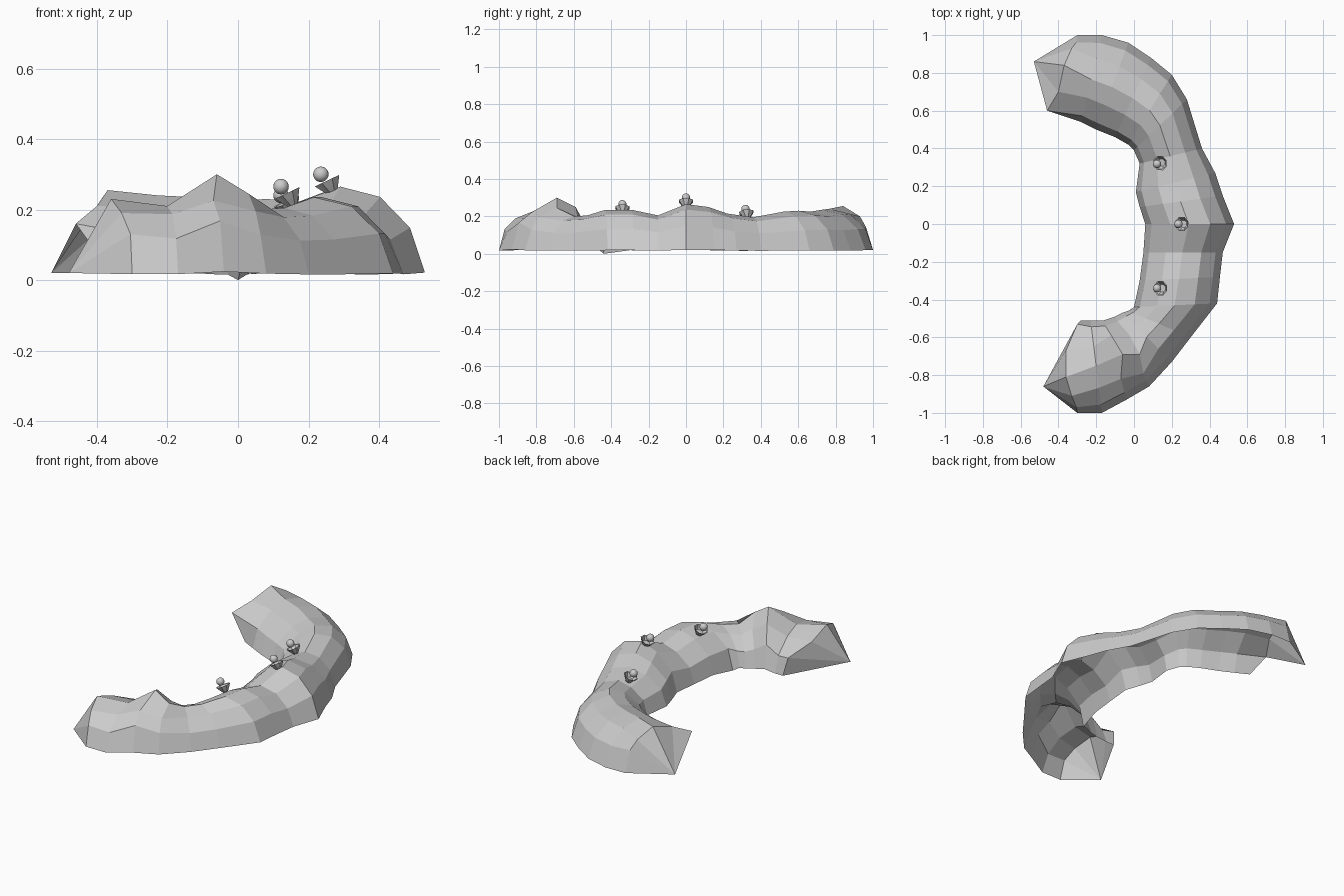
import bpy, bmesh, math
from mathutils import Vector

if "Cube" in bpy.data.objects:
    bpy.data.objects.remove(bpy.data.objects["Cube"])

# Stations along the crescent: outer foot x,y, inner foot x,y, crest height
STATIONS = [
    (-.30, 1.0, -.36, .58, .255), (-.17, 1.0, -.28, .54, .24), (-.03, .96, -.2, .50, .235),
    (.09, .88, -.10, .46, .225), (.20, .79, -.03, .42, .23), (.28, .66, .0, .39, .225),
    (.36, .40, .03, .32, .195), (.43, .27, .01, .17, .215), (.47, .15, .03, .09, .25),
    (.53, 0, .06, 0, .265), (.47, -.15, .05, -.15, .205), (.455, -.28, .03, -.30, .235),
    (.44, -.42, .0, -.44, .235), (.30, -.60, -.03, -.46, .205), (.20, -.73, -.06, -.47, .20),
    (.08, -.86, -.10, -.49, .23), (-.04, -.93, -.16, -.51, .30), (-.17, -1.0, -.23, -.51, .21),
    (-.30, -1.0, -.28, -.51, .21),
]
# Cross-section: fraction across from the outer foot, fraction of crest height
SECTION = [(0, .08), (.09, .56), (.27, .89), (.51, 1), (.72, .86), (.93, .52), (1, .08)]
# Individually shifted points: (station, section index) -> position
TWEAKS = {
    (0, 2): (-.33, .93, .20), (0, 3): (-.37, .84, .255), (0, 4): (-.40, .70, .21),
    (0, 5): (-.46, .60, .16), (12, 6): (0, -.44, 0),
    (15, 2): (.05, -.79, .195), (15, 3): (.03, -.69, .245), (15, 4): (-.03, -.58, .20),
    (16, 2): (-.07, -.82, .225), (16, 3): (-.06, -.69, .30), (16, 4): (-.12, -.59, .25),
    (18, 1): (-.305, -.97, .13), (18, 2): (-.33, -.91, .19), (18, 3): (-.36, -.81, .23),
    (18, 4): (-.36, -.67, .18), (18, 5): (-.30, -.53, .12),
}


def make_object(name, bm):
    bmesh.ops.recalc_face_normals(bm, faces=bm.faces)
    mesh = bpy.data.meshes.new(name)
    bm.to_mesh(mesh)
    bm.free()
    obj = bpy.data.objects.new(name, mesh)
    bpy.context.collection.objects.link(obj)
    return obj


# Rocky crescent shell, open underneath
bm = bmesh.new()
rings = []
for i, (ox, oy, ix, iy, h) in enumerate(STATIONS):
    ring = []
    for j, (t, k) in enumerate(SECTION):
        p = (ox + (ix - ox) * t, oy + (iy - oy) * t, h * k)
        ring.append(bm.verts.new(TWEAKS.get((i, j), p)))
    rings.append(ring)
for a, b in zip(rings, rings[1:]):
    for j in range(len(SECTION) - 1):
        bm.faces.new((a[j], a[j + 1], b[j + 1], b[j]))
# Pointed ends
for ring, tip, count in ((rings[0], (-.53, .86, .02), 5), (rings[-1], (-.48, -.86, .02), 6)):
    v = bm.verts.new(tip)
    for j in range(count):
        bm.faces.new((ring[j], ring[j + 1], v))
make_object("crescent_ridge", bm)


# Small tilted flared cup with a ball above it
def ornament(label, ball, tilt_dir):
    axis = Vector((tilt_dir[0], tilt_dir[1], 2.1)).normalized()
    turn = Vector((0, 0, 1)).rotation_difference(axis)
    n = 16
    # radius, height; outside going up, then inside going down
    profile = [(.014, -.058), (.020, -.050), (.027, -.040), (.040, -.020),
               (.034, -.022), (.020, -.042)]
    bm = bmesh.new()
    loops = []
    for r, z in profile:
        loop = []
        for s in range(n):
            a = 2 * math.pi * s / n
            rr = r * (1.04 if s % 2 else .94)
            loop.append(bm.verts.new(turn @ Vector((rr * math.cos(a), rr * math.sin(a), z))))
        loops.append(loop)
    for a, b in zip(loops, loops[1:]):
        for s in range(n):
            bm.faces.new((a[s], a[(s + 1) % n], b[(s + 1) % n], b[s]))
    bm.faces.new(loops[0])
    bm.faces.new(loops[-1])
    cup = make_object(label + "_cup", bm)
    cup.location = Vector(ball) - Vector((tilt_dir[0], tilt_dir[1], 0)) * .009

    bm = bmesh.new()
    bmesh.ops.create_uvsphere(bm, u_segments=16, v_segments=10, radius=.022)
    for f in bm.faces:
        f.smooth = True
    make_object(label + "_ball", bm).location = ball


ornament("middle", (.235, 0, .30), (-1, 0))
ornament("front", (.122, -.34, .265), (-1, 0))
ornament("back", (.122, .318, .24), (-.9, -.25))
